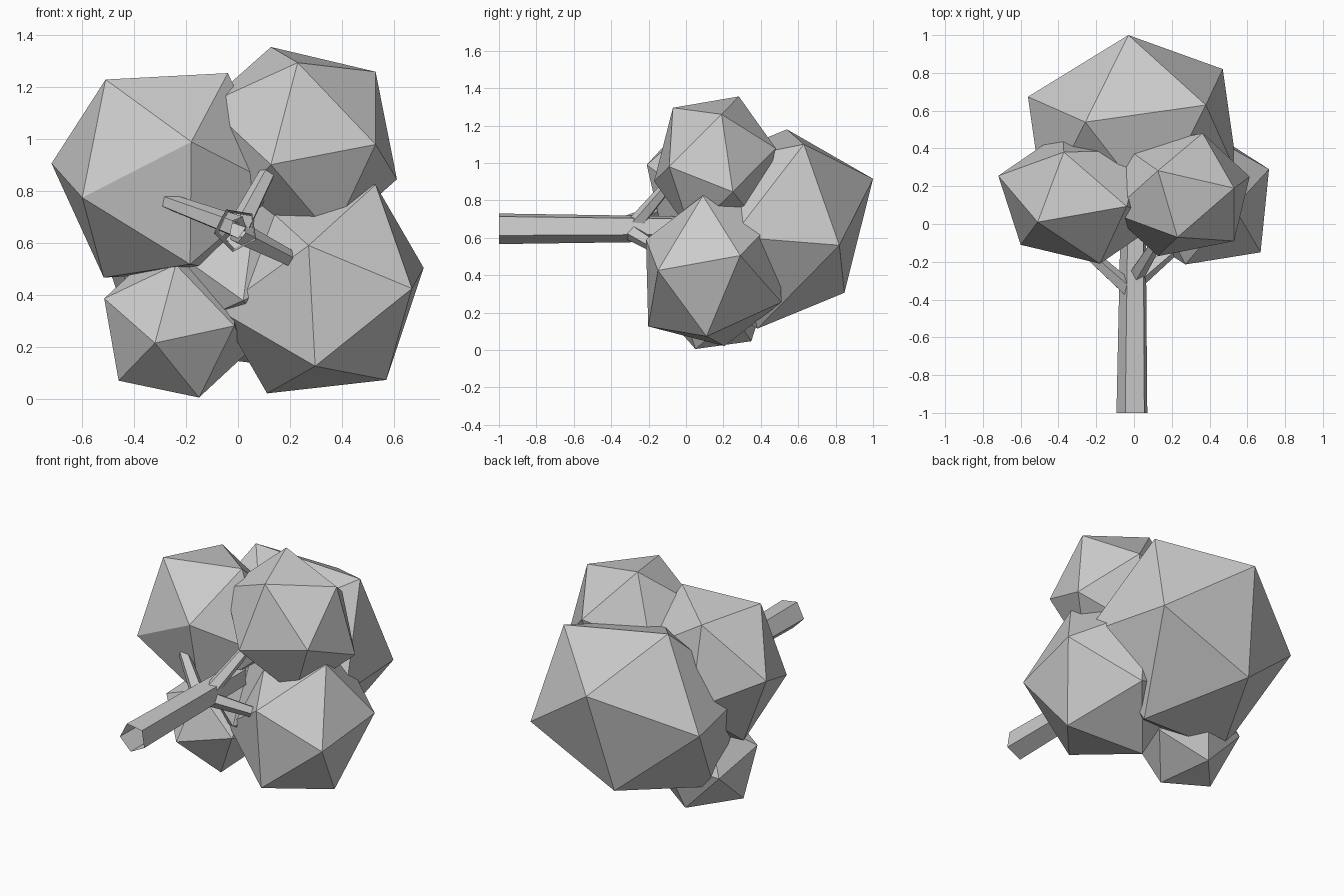
import bpy, bmesh
from math import pi, cos, sin
from mathutils import Vector, Matrix

if "Cube" in bpy.data.objects:
    bpy.data.objects.remove(bpy.data.objects["Cube"])


def finish(name, bm):
    bmesh.ops.recalc_face_normals(bm, faces=bm.faces)
    me = bpy.data.meshes.new(name)
    bm.to_mesh(me)
    bm.free()
    ob = bpy.data.objects.new(name, me)
    bpy.context.collection.objects.link(ob)


def leaf_clump(name, centre, p, q, r):
    """Icosahedron about centre, turned so that p, q, r are the corners of one face."""
    c = Vector(centre)
    bm = bmesh.new()
    bmesh.ops.create_icosphere(bm, subdivisions=1, radius=1)
    bm.faces.ensure_lookup_table()
    src = Matrix([v.co for v in bm.faces[0].verts]).transposed()
    dst = Matrix([Vector(v) - c for v in (p, q, r)]).transposed()
    m = dst @ src.inverted()
    for v in bm.verts:
        v.co = m @ v.co + c
    finish(name, bm)


def limb(name, start, end, r0, r1, spin=0.0, sides=5):
    """Open tapered tube from start to end."""
    a, b = Vector(start), Vector(end)
    d = (b - a).normalized()
    u = d.cross(Vector((0, 0, 1))).normalized()
    w = u.cross(d)
    bm = bmesh.new()
    rings = []
    for o, r in ((a, r0), (b, r1)):
        rings.append([bm.verts.new(o + r * (cos(t) * u + sin(t) * w))
                      for t in (spin + 2 * pi * i / sides for i in range(sides))])
    for i in range(sides):
        j = (i + 1) % sides
        bm.faces.new((rings[0][i], rings[0][j], rings[1][j], rings[1][i]))
    finish(name, bm)


# Trunk lying along y, with three branches
limb("trunk", (-0.007, -1, 0.652), (0, 0.2, 0.65), 0.087, 0.068, spin=-1.73)
limb("branch_left", (0.0, -0.37, 0.66), (-0.27, -0.13, 0.76), 0.046, 0.032)
limb("branch_upper", (0.0, -0.29, 0.65), (0.13, -0.08, 0.9), 0.046, 0.03)
limb("branch_right", (0.0, -0.31, 0.64), (0.24, -0.11, 0.52), 0.046, 0.03)

# Foliage clumps
leaf_clump("foliage_upper_left", (-0.278, 0.14, 0.861),
           (-0.51, 0.01, 1.23), (-0.60, -0.11, 0.775), (-0.18, -0.21, 0.99))
leaf_clump("foliage_upper_right", (0.245, 0.155, 0.99),
           (0.23, -0.07, 1.295), (0.53, 0.19, 1.26), (0.53, -0.09, 0.98))
leaf_clump("foliage_lower_right", (0.321, 0.148, 0.423),
           (0.67, -0.15, 0.425), (0.53, 0.09, 0.825), (0.715, 0.29, 0.505))
leaf_clump("foliage_lower_left", (-0.24, 0.155, 0.282),
           (-0.32, -0.135, 0.215), (-0.15, 0.05, 0.005), (-0.46, 0.105, 0.07))
leaf_clump("foliage_crown", (-0.005, 0.461, 0.647),
           (-0.03, 1.0, 0.915), (0.47, 0.82, 0.56), (0.38, 0.63, 1.1))
